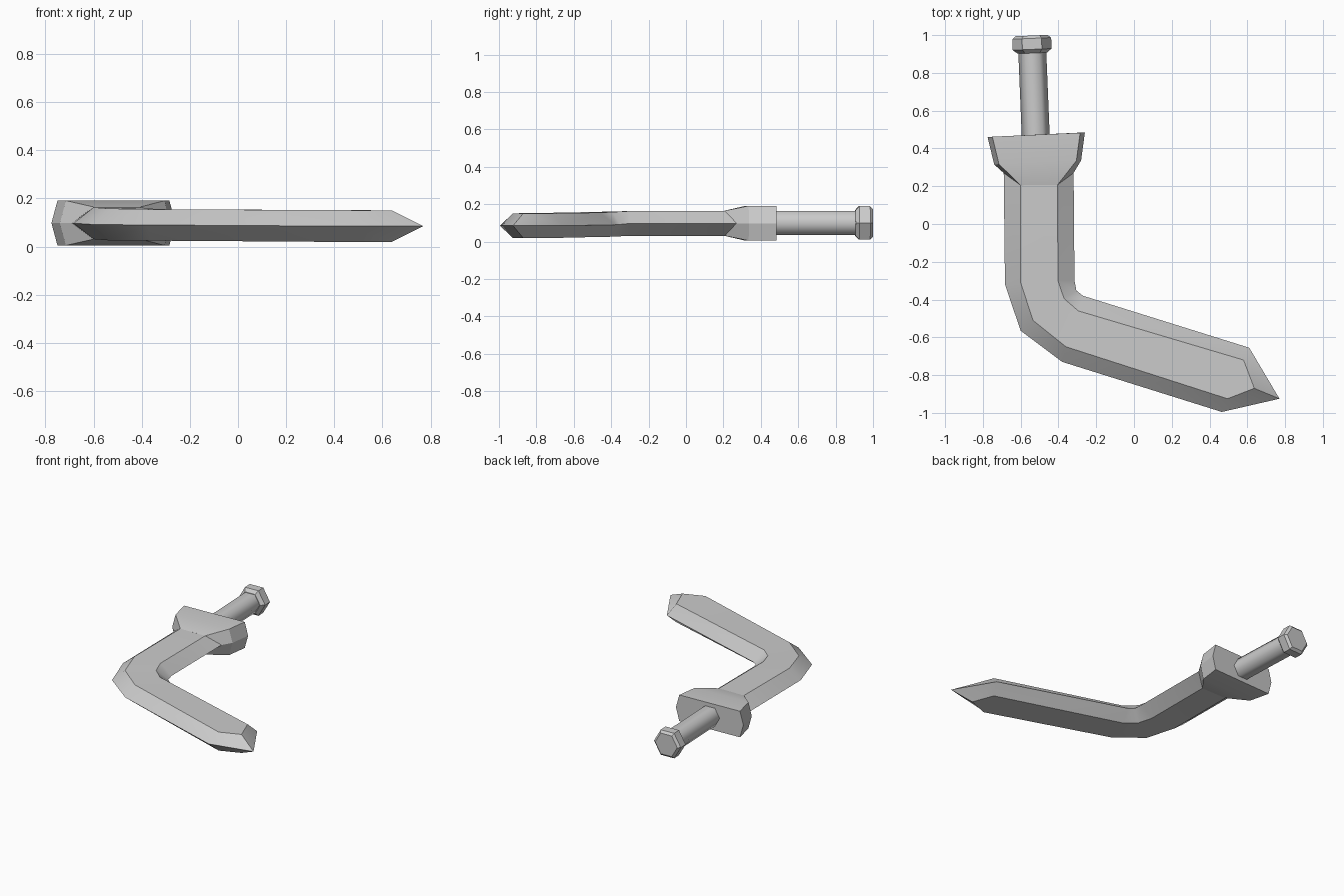
import bpy, bmesh, math
from mathutils import Vector

if "Cube" in bpy.data.objects:
    bpy.data.objects.remove(bpy.data.objects["Cube"])


def finish(name, bm, angle):
    bmesh.ops.recalc_face_normals(bm, faces=bm.faces[:])
    mesh = bpy.data.meshes.new(name)
    bm.to_mesh(mesh)
    bm.free()
    obj = bpy.data.objects.new(name, mesh)
    bpy.context.collection.objects.link(obj)
    bpy.ops.object.select_all(action='DESELECT')
    obj.select_set(True)
    bpy.context.view_layer.objects.active = obj
    bpy.ops.object.shade_smooth_by_angle(angle=math.radians(angle))
    return obj


def loft(bm, rings, start_cap=True, end_cap=True):
    loops = [[bm.verts.new(p) for p in ring] for ring in rings]
    for a, b in zip(loops, loops[1:]):
        for i in range(len(a)):
            j = (i + 1) % len(a)
            bm.faces.new((a[i], a[j], b[j], b[i]))
    if start_cap:
        bm.faces.new(loops[0])
    if end_cap:
        bm.faces.new(loops[-1])
    return loops


def hexagon(edge_l, flat_l, flat_r, edge_r, z, h):
    """Six-sided section: sharp edges at mid height, flats above and below."""
    return [(*edge_l, z), (*flat_l, z + h), (*flat_r, z + h),
            (*edge_r, z), (*flat_r, z - h), (*flat_l, z - h)]


# Bent blade: straight part, elbow, wider end
sections = [
    hexagon((-.69, .30), (-.60, .30), (-.405, .30), (-.32, .30), .098, .067),
    hexagon((-.683, -.32), (-.60, -.31), (-.403, -.30), (-.315, -.30), .097, .066),
    hexagon((-.60, -.565), (-.535, -.51), (-.37, -.395), (-.305, -.352), .092, .066),
    hexagon((-.38, -.73), (-.36, -.65), (-.295, -.46), (-.27, -.38), .09, .065),
    hexagon((.465, -.995), (.495, -.925), (.58, -.72), (.61, -.655), .085, .066),
]
bm = bmesh.new()
el, tl, tr, er, br, bl = loft(bm, sections, end_cap=False)[-1]
# Pointed tip, ground from both flats
tip = bm.verts.new((.77, -.925, .085))
for l, r, z in ((tl, tr, .151), (bl, br, .019)):
    ridge = bm.verts.new((.637, -.87, z))
    bm.faces.new((l, ridge, r))
    bm.faces.new((el, tip, ridge, l))
    bm.faces.new((er, r, ridge, tip))
finish("blade", bm, 30)

# Flared guard tapering into the blade
bm = bmesh.new()
loft(bm, [
    hexagon((-.775, .46), (-.75, .462), (-.285, .483), (-.26, .485), .098, .093),
    hexagon((-.74, .315), (-.715, .317), (-.305, .335), (-.28, .337), .098, .093),
    hexagon((-.69, .27), (-.60, .205), (-.405, .207), (-.32, .27), .098, .067),
])
finish("guard", bm, 20)

# Grip and pommel share a slightly tilted axis
base, end = Vector((-.52, .46, .1)), Vector((-.542, .997, .1))
axis = (end - base).normalized()
side = axis.cross(Vector((0, 0, 1)))
up = Vector((0, 0, 1))


def turned(name, profile, sides, angle):
    bm = bmesh.new()
    loft(bm, [[base + axis * (y - base.y)
               + side * r * math.cos(math.tau * i / sides)
               + up * r * math.sin(math.tau * i / sides)
               for i in range(sides)] for y, r in profile])
    finish(name, bm, angle)


turned("grip", [(.46, .074), (.92, .074)], 6, 65)
turned("pommel", [(.905, .078), (.925, .103), (.983, .103), (.998, .085)], 6, 30)
